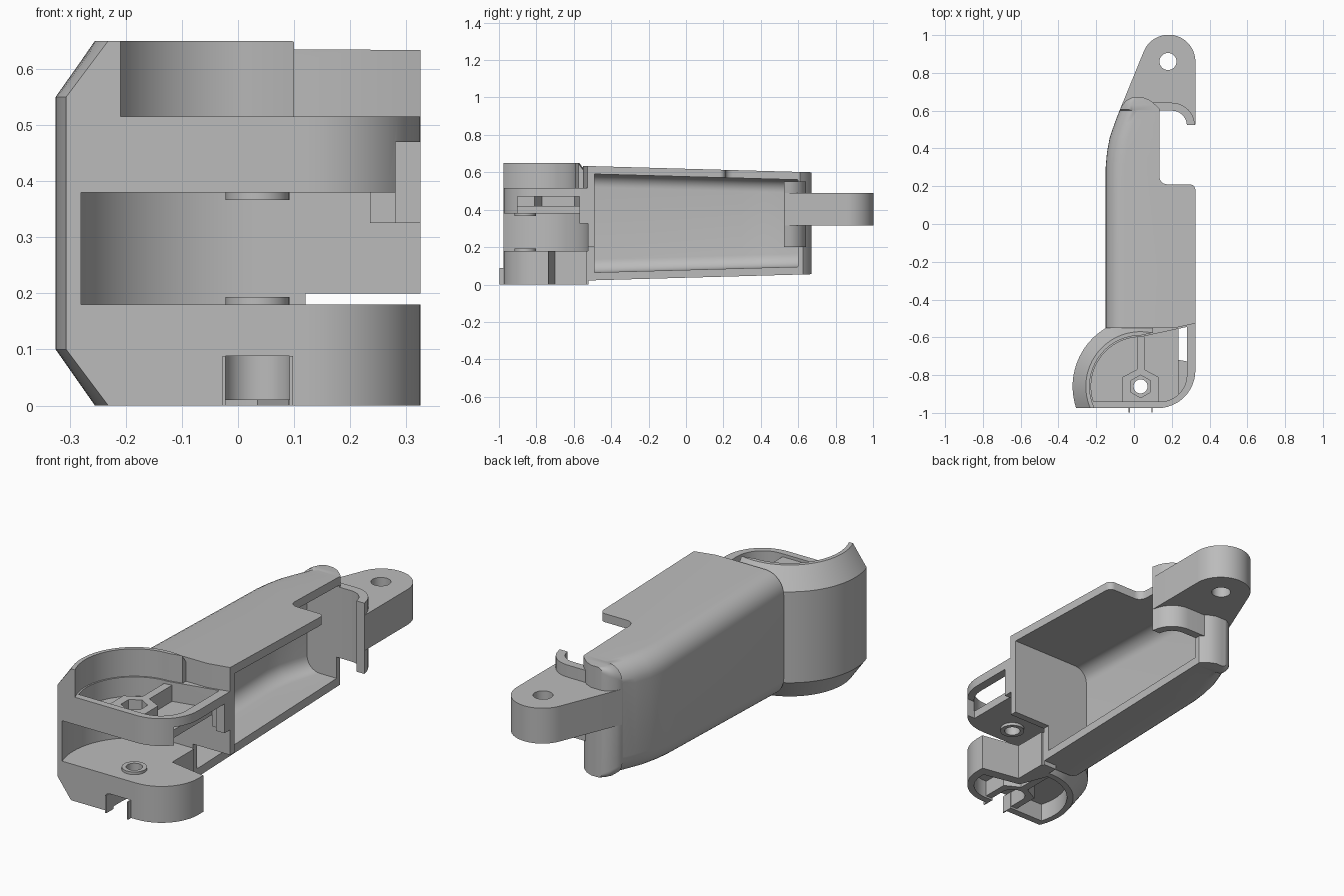
import bpy, bmesh
from math import sin, cos, pi, radians, asin, acos

cube = bpy.data.objects.get("Cube")
if cube:
    bpy.data.objects.remove(cube, do_unlink=True)

grey = bpy.data.materials.new("plain grey")
grey.use_nodes = True
grey.diffuse_color = (0.5, 0.5, 0.5, 1)
grey.node_tree.nodes["Principled BSDF"].inputs["Base Color"].default_value = (0.5, 0.5, 0.5, 1)

CX, CY = 0.035, -0.86      # knuckle pivot
FRONT, RIGHT = -0.975, 0.325


def loft(name, rings):
    """Solid through rings of equal point count, capped at both ends."""
    bm = bmesh.new()
    loops = [[bm.verts.new(p) for p in ring] for ring in rings]
    n = len(loops[0])
    for a, b in zip(loops, loops[1:]):
        for i in range(n):
            j = (i + 1) % n
            bm.faces.new((a[i], a[j], b[j], b[i]))
    bm.faces.new(loops[0][::-1])
    bm.faces.new(loops[-1])
    bmesh.ops.recalc_face_normals(bm, faces=bm.faces)
    me = bpy.data.meshes.new(name)
    bm.to_mesh(me)
    bm.free()
    me.materials.append(grey)
    ob = bpy.data.objects.new(name, me)
    bpy.context.collection.objects.link(ob)
    return ob


def prism(name, plan, z0, z1):
    return loft(name, [[(x, y, z) for x, y in plan] for z in (z0, z1)])


def box(name, x0, x1, y0, y1, z0, z1):
    return prism(name, [(x0, y0), (x1, y0), (x1, y1), (x0, y1)], z0, z1)


def arc(cx, cy, r, a0, a1, n=12):
    angles = [radians(a0 + (a1 - a0) * i / n) for i in range(n + 1)]
    return [(cx + r * cos(a), cy + r * sin(a)) for a in angles]


def disc(name, cx, cy, r, z0, z1, sides=32):
    plan = arc(cx, cy, r, 90, 90 + 360 * (sides - 1) / sides, sides - 1)
    return prism(name, plan, z0, z1)


def combine(target, others, op="DIFFERENCE"):
    """Boolean every other solid into the target and drop it."""
    for other in others:
        mod = target.modifiers.new("cut", "BOOLEAN")
        mod.operation, mod.solver, mod.object = op, "EXACT", other
        bpy.context.view_layer.objects.active = target
        bpy.ops.object.modifier_apply(modifier=mod.name)
        bpy.data.objects.remove(other, do_unlink=True)
    return target


def d_plan(r, front, back, start=90):
    """Round left side about the pivot, flat front, then given right-hand points."""
    end = 180 + math_deg(asin((CY - front) / r))
    return arc(CX, CY, r, start, end, 32) + back


def math_deg(a):
    return a * 180 / pi


def knuckle_ring(r, z):
    start = math_deg(acos((0.1 - CX) / r))
    return [(x, y, z) for x, y in d_plan(r, FRONT, [(0.1, FRONT)], start)]


# Knuckle: chamfered round on the left, rounded block on the right
housing = loft("housing", [knuckle_ring(r, z) for r, z in
                           ((0.29, 0), (0.36, 0.1), (0.36, 0.55), (0.29, 0.65))])
block = prism("block", [(0.05, FRONT)] + arc(RIGHT - 0.2, FRONT + 0.2, 0.2, -90, 0)
              + [(RIGHT, -0.52), (0.05, -0.52)], 0, 0.515)


# Tapered long body, filleted along the left edges
def section(y, left, right, fillet, inset=0):
    top = 0.635 - 0.028 * (y + 0.58) - inset
    low = 0.02 + 0.028 * (y + 0.58) + inset
    pts = [(right, low)]
    pts += arc(left + fillet, low + fillet, fillet, 270, 180, 8)
    pts += arc(left + fillet, top - fillet, fillet, 180, 90, 8)
    return [(x, y, z) for x, z in pts + [(right, top)]]


side = [(-0.55, -0.15), (0.3, -0.15), (0.38, -0.143), (0.46, -0.128),
        (0.54, -0.1), (0.6, -0.077)]
tip = [(0.605, -0.075, 0.14, 0.075), (0.63, -0.062, 0.115, 0.055),
       (0.655, -0.04, 0.085, 0.04), (0.67, -0.01, 0.05, 0.025)]
body = loft("body", [section(y, x, RIGHT, 0.1) for y, x in side]
            + [section(*s) for s in tip])
combine(housing, [block, body], "UNION")

# Open side of the body
cavity = loft("cavity", [section(max(y, -0.49), x + 0.035, 0.9, 0.07, 0.042)
                         for y, x in side])
gap_plan = ([(0.135, 0.9), (0.135, 0.25)] + arc(0.175, 0.25, 0.04, 180, 270, 6)
            + arc(RIGHT - 0.03, 0.18, 0.03, 90, 0, 6) + [(0.9, 0.18), (0.9, 0.9)])
pivot_hole = disc("pivot_hole", CX, CY, 0.037, -0.1, 0.9)
combine(housing, [
    cavity,
    prism("top_gap", gap_plan, -0.1, 0.9),
    box("low_gap", 0.12, 0.9, -0.53, 0.9, -0.1, 0.2),
])

# Knuckle slots, pockets and window
corner = arc(0.14, -0.8, 0.14, -90, 0)
combine(housing, [
    prism("middle_slot", d_plan(0.335, -1.1, [(0.9, -1.1), (0.9, -0.525)]), 0.18, 0.38),
    prism("top_pocket", d_plan(0.27, -1.1, [(0.9, -1.1), (0.9, -0.4)]), 0.515, 0.9),
    prism("basin", d_plan(0.262, -0.94, corner + [(0.28, -0.545)]), 0.42, 0.6),
    prism("under_pocket", d_plan(0.26, -0.94, corner + [(0.28, -0.78), (0.09, -0.74)]),
          -0.1, 0.09),
    prism("side_notch", [(0.13, -0.7), (0.9, -0.84), (0.9, -0.5), (0.13, -0.5)], -0.1, 0.2),
    box("window", 0.235, 0.9, -0.9, -0.53, 0.375, 0.47),
    box("front_notch", CX - 0.06, CX + 0.06, -1.1, -0.9, -0.1, 0.088),
    pivot_hole,
])
parts = [housing]


# Nut seats above and below, each with a rib running back
def nut_seat(name, z0, z1, sides, r0, r1):
    plan = [(CX - 0.095, -0.95), (CX + 0.095, -0.95), (CX + 0.095, -0.81),
            (CX + 0.02, -0.77), (CX + 0.02, -0.595), (CX - 0.02, -0.595),
            (CX - 0.02, -0.77), (CX - 0.095, -0.81)]
    return combine(prism(name, plan, z0, z1), [
        disc("recess", CX, CY, 0.06, r0, r1, sides),
        disc("hole", CX, CY, 0.037, -0.1, 0.9)])


parts.append(nut_seat("upper_nut_seat", 0.41, 0.5, 6, 0.45, 0.6))
lower = nut_seat("lower_nut_seat", 0.01, 0.1, 32, -0.1, 0.088)
parts.append(combine(lower, [box("mouth", CX - 0.06, CX + 0.06, -1.1, CY, -0.1, 0.088)]))

# Washers on both faces of the middle slot
for name, z0, z1 in (("lower_washer", 0.175, 0.193), ("upper_washer", 0.366, 0.385)):
    parts.append(combine(disc(name, CX, CY, 0.057, z0, z1),
                         [disc("hole", CX, CY, 0.037, 0, 0.9)]))

# Thin lips beside the front notch
for s in (-1, 1):
    parts.append(box("notch_lip", CX + s * 0.06 - 0.003, CX + s * 0.06 + 0.003,
                     -0.998, -0.94, 0, 0.088))

# Tab on the front wall
parts.append(box("wall_tab", 0.28, RIGHT, -0.57, -0.49, 0.325, 0.47))
parts.append(box("tab_step", 0.235, 0.281, -0.54, -0.49, 0.325, 0.47))

# Hooked end wall
inner = arc(0.2, 0.52, 0.08, 90, 10, 10)
outer = arc(0.2, 0.52, 0.122, 0, 90, 10)
hook = [(0.08, 0.6)] + inner + [(0.28, 0.525), (RIGHT, 0.525)] + outer[1:] + [(0.08, 0.642)]
parts.append(prism("end_hook", hook, 0.2, 0.55))

# Tail arm with its pin hole
arm = ([(-0.076, 0.602), (0.08, 0.602)] + inner + [(0.28, 0.53), (RIGHT, 0.53)]
       + arc(0.183, 0.86, 0.142, 0, 158, 24))
parts.append(combine(prism("tail_arm", arm, 0.315, 0.49),
                     [disc("pin_hole", 0.18, 0.86, 0.045, 0, 0.9)]))

for ob in parts:
    bpy.ops.object.select_all(action="DESELECT")
    ob.select_set(True)
    bpy.context.view_layer.objects.active = ob
    bpy.ops.object.shade_smooth_by_angle(angle=radians(30))
